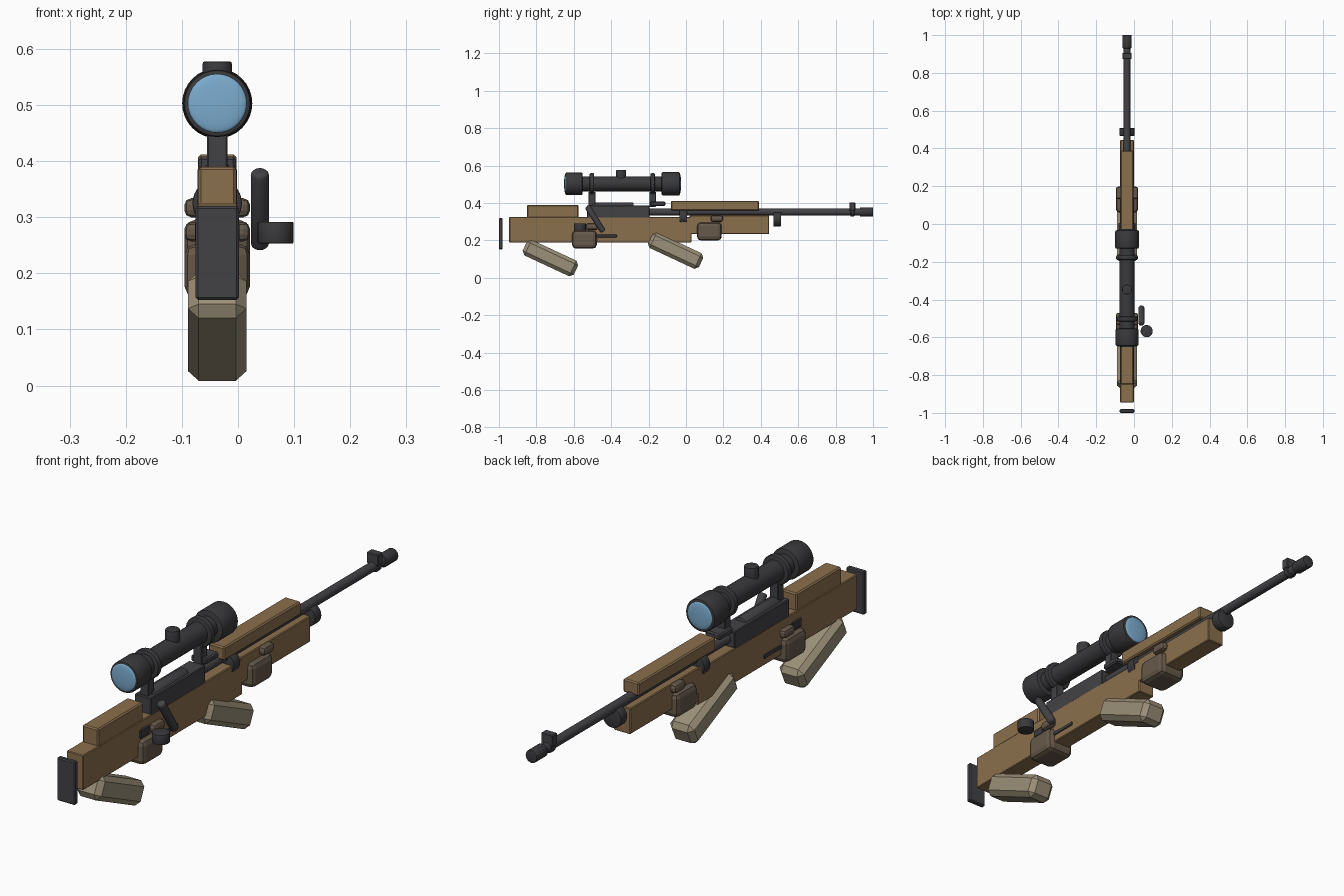
import bpy, bmesh, math
from mathutils import Matrix, Vector

if "Cube" in bpy.data.objects:
    bpy.data.objects.remove(bpy.data.objects["Cube"], do_unlink=True)

CX = -0.037  # centre line of the rifle


def material(name, colour):
    m = bpy.data.materials.new(name)
    m.use_nodes = True
    m.diffuse_color = (*colour, 1)
    bsdf = next(n for n in m.node_tree.nodes if n.type == 'BSDF_PRINCIPLED')
    bsdf.inputs["Base Color"].default_value = (*colour, 1)
    return m


wood = material("wood", (0.26, 0.16, 0.075))
metal = material("dark metal", (0.055, 0.053, 0.06))
black = material("scope black", (0.042, 0.041, 0.045))
khaki = material("khaki", (0.33, 0.28, 0.19))
leather = material("brown pouch", (0.135, 0.10, 0.07))
glass = material("blue glass", (0.20, 0.41, 0.62))


def finish(name, bm, mat, smooth=30):
    bmesh.ops.recalc_face_normals(bm, faces=bm.faces[:])
    me = bpy.data.meshes.new(name)
    bm.to_mesh(me)
    bm.free()
    me.materials.append(mat)
    ob = bpy.data.objects.new(name, me)
    bpy.context.collection.objects.link(ob)
    if smooth:
        bpy.ops.object.select_all(action='DESELECT')
        ob.select_set(True)
        bpy.context.view_layer.objects.active = ob
        bpy.ops.object.shade_smooth_by_angle(angle=math.radians(smooth))
    return ob


def box(name, mat, y, z, width, bevel=0.003, x=CX, tilt=0, segments=1):
    """Bevelled box spanning the y and z ranges, tilted about x."""
    bm = bmesh.new()
    bmesh.ops.create_cube(bm, size=1)
    bmesh.ops.scale(bm, vec=(width, y[1] - y[0], z[1] - z[0]), verts=bm.verts)
    if bevel:
        bmesh.ops.bevel(bm, geom=bm.edges[:], offset=bevel, segments=segments,
                        profile=0.5, affect='EDGES')
    move = Matrix.Translation((x, sum(y) / 2, sum(z) / 2))
    bm.transform(move @ Matrix.Rotation(math.radians(tilt), 4, 'X'))
    return finish(name, bm, mat, 0)


def rod(name, mat, start, end, radius, bevel=0.0, segments=2, sides=32):
    """Cylinder between two points with rounded end rims."""
    a, b = Vector(start), Vector(end)
    bm = bmesh.new()
    bmesh.ops.create_cone(bm, cap_ends=True, segments=sides, radius1=radius,
                          radius2=radius, depth=(b - a).length)
    if bevel:
        rims = [e for e in bm.edges if abs(e.verts[0].co.z - e.verts[1].co.z) < 1e-5]
        bmesh.ops.bevel(bm, geom=rims, offset=bevel, segments=segments,
                        profile=0.5, affect='EDGES')
    turn = (b - a).to_track_quat('Z', 'Y').to_matrix().to_4x4()
    bm.transform(Matrix.Translation((a + b) / 2) @ turn)
    return finish(name, bm, mat, 40)


def along(name, mat, y0, y1, z, radius, bevel=0.0):
    return rod(name, mat, (CX, y0, z), (CX, y1, z), radius, bevel)


# Wooden stock
box("stock", wood, (-0.945, 0.03), (0.19, 0.325), 0.072)
box("forend", wood, (0.02, 0.445), (0.235, 0.335), 0.072)
box("cheek_rest", wood, (-0.85, -0.575), (0.32, 0.39), 0.068, 0.005)
box("handguard", wood, (-0.08, 0.39), (0.36, 0.412), 0.068, 0.005)
box("butt_plate", metal, (-1.0, -0.98), (0.153, 0.32), 0.077, 0.004)

# Receiver and bolt
box("receiver", metal, (-0.53, -0.195), (0.315, 0.388), 0.07)
along("bolt_body", metal, -0.5, -0.28, 0.376, 0.026, 0.003)
rod("bolt_handle", metal, (0.039, -0.528, 0.382), (0.039, -0.442, 0.247),
    0.016, 0.008, 3)
rod("bolt_knob", black, (0.067, -0.567, 0.253), (0.067, -0.567, 0.292), 0.032, 0.003)
box("trigger_bar", metal, (-0.48, -0.37), (0.217, 0.232), 0.08, 0.002)

# Barrel
along("barrel", metal, -0.2, 0.94, 0.352, 0.018)
along("muzzle", black, 0.93, 1.0, 0.352, 0.025, 0.004)
box("front_sight", metal, (0.873, 0.905), (0.36, 0.403), 0.05)
along("barrel_collar", black, 0.88, 0.9, 0.352, 0.024, 0.003)
along("forend_cap", black, 0.467, 0.508, 0.315, 0.04, 0.004)
along("stock_band", black, -0.035, 0.005, 0.325, 0.044, 0.003)

# Telescopic sight
AXIS = 0.503
along("scope_tube", black, -0.58, -0.1, AXIS, 0.04)
for end, y0, y1, r, lens_y in (("rear", -0.645, -0.553, 0.06, -0.645),
                               ("front", -0.13, -0.033, 0.0625, -0.033)):
    along(end + "_bell", black, y0, y1, AXIS, r, 0.006)
    # Slightly domed lens
    bm = bmesh.new()
    bmesh.ops.create_uvsphere(bm, u_segments=32, v_segments=16, radius=0.052)
    squash = Matrix.Diagonal((1, 0.13, 1, 1))
    bm.transform(Matrix.Translation((CX, lens_y, AXIS)) @ squash
                 @ Matrix.Rotation(math.pi / 2, 4, 'X'))
    finish(end + "_lens", bm, glass, 60)
rod("scope_turret", black, (CX, -0.347, AXIS), (CX, -0.347, 0.578), 0.026, 0.004)
for end, y in (("rear", -0.503), ("front", -0.178)):
    along(end + "_scope_ring", black, y - 0.012, y + 0.012, AXIS, 0.057, 0.006)
    box(end + "_mount_post", metal, (y - 0.018, y + 0.018), (0.38, 0.46), 0.036, 0.002)
box("front_mount_base", metal, (-0.19, -0.11), (0.385, 0.408), 0.066, 0.005)

# Pouches with their small lugs, and the slanted khaki pads
for end, y, z in (("rear", -0.543, 0.205), ("front", 0.125, 0.248)):
    box(end + "_pouch", leather, (y - 0.066, y + 0.066), (z - 0.048, z + 0.048),
        0.117, 0.02, segments=2)
    lug_y, lug_z = y + 0.04, z + 0.069
    box(end + "_lug", leather, (lug_y - 0.033, lug_y + 0.033),
        (lug_z - 0.017, lug_z + 0.017), 0.117, 0.012, segments=2)
box("rear_pouch_clip", black, (-0.6, -0.54), (0.256, 0.292), 0.08, 0.004)
for end, y, z in (("rear", -0.725, 0.106), ("front", -0.056, 0.146)):
    box(end + "_pad", khaki, (y - 0.151, y + 0.151), (z - 0.046, z + 0.046),
        0.104, 0.019, tilt=-25)
